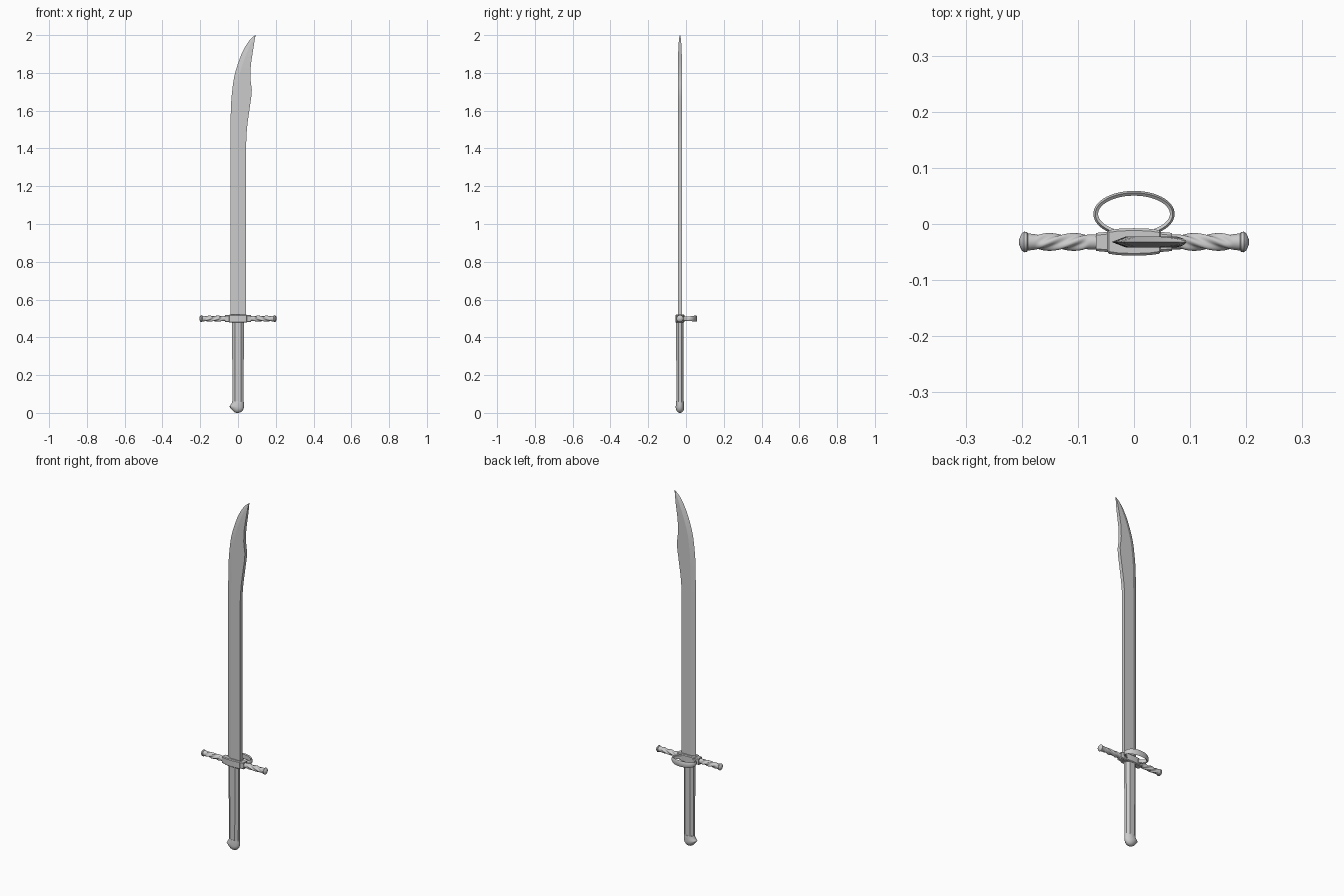
import bpy, bmesh
from math import sin, cos, pi, radians
from mathutils import Vector

if "Cube" in bpy.data.objects:
    bpy.data.objects.remove(bpy.data.objects["Cube"])

YC = -0.032    # depth of the blade axis
ZG = 0.499     # height of the cross guard


def loft(name, rings, angle=30):
    """Skin a list of equal-length point rings, cap both ends."""
    bm = bmesh.new()
    vr = [[bm.verts.new(p) for p in r] for r in rings]
    n = len(vr[0])
    for a, b in zip(vr, vr[1:]):
        for i in range(n):
            j = (i + 1) % n
            bm.faces.new((a[i], a[j], b[j], b[i]))
    bm.faces.new(vr[0][::-1])
    bm.faces.new(vr[-1])
    bmesh.ops.recalc_face_normals(bm, faces=bm.faces)
    me = bpy.data.meshes.new(name)
    bm.to_mesh(me)
    bm.free()
    ob = bpy.data.objects.new(name, me)
    bpy.context.collection.objects.link(ob)
    bpy.ops.object.select_all(action='DESELECT')
    ob.select_set(True)
    bpy.context.view_layer.objects.active = ob
    bpy.ops.object.shade_smooth_by_angle(angle=radians(angle))
    return ob


# Blade: cutting edge on the left, flat spine on the right, clipped point
# (z, edge x, spine x, half thickness)
blade = [(0.50, -.040, .043, .010), (1.42, -.040, .043, .010),
         (1.48, -.040, .0455, .010), (1.53, -.039, .050, .010),
         (1.58, -.0385, .057, .010), (1.63, -.037, .064, .010),
         (1.67, -.0345, .070, .010), (1.71, -.030, .073, .010),
         (1.745, -.026, .0685, .010), (1.775, -.021, .0655, .010),
         (1.81, -.0125, .066, .010), (1.85, .000, .069, .010),
         (1.90, .0185, .0765, .0095), (1.94, .039, .083, .008),
         (1.97, .059, .0875, .006), (1.99, .0785, .091, .0035),
         (2.0, .092, .0935, .0008)]
rings = []
for z, l, r, t in blade:
    b = l + min(0.026, 0.5 * (r - l))
    rings.append([(l, YC, z), (b, YC - t, z), (r, YC - t, z),
                  (r, YC + t, z), (b, YC + t, z)])
loft("blade", rings, 14)

# Grip: eight-sided, slightly narrower toward the pommel
rings = []
for z, s in [(0.05, .93), (0.2, .96), (0.35, 1), (0.485, 1)]:
    oct_pts = [(.031, -.008), (.031, .008), (.016, .020), (-.016, .020),
               (-.031, .008), (-.031, -.008), (-.016, -.020), (.016, -.020)]
    rings.append([(x * s, YC + y * s, z) for x, y in oct_pts])
loft("grip", rings, 20)

# Pommel: rounded cap with a small beak on the edge side
# (z, left x, right x, half depth)
pommel = [(0.0, -.008, .003, .004), (.003, -.017, .014, .011),
          (.009, -.025, .022, .017), (.018, -.033, .028, .021),
          (.027, -.041, .031, .0225), (.034, -.046, .032, .0225),
          (.041, -.040, .032, .022), (.05, -.034, .0315, .0215),
          (.062, -.031, .030, .020)]
rings = []
for z, l, r, d in pommel:
    rings.append([((l + r) / 2 + (r - l) / 2 * cos(a), YC + d * sin(a), z)
                  for a in (2 * pi * i / 24 for i in range(24))])
loft("pommel", rings, 35)

# Guard block: box swelling around the blade socket
block = [(-.068, .016, .019), (-.047, .018, .019), (-.045, .021, .021),
         (-.028, .0235, .021), (0, .0245, .021), (.028, .0235, .021),
         (.045, .021, .021), (.047, .018, .019), (.068, .016, .019)]
rings = []
for x, d, h in block:
    c = .004
    sec = [(d, h - c), (d - c, h), (c - d, h), (-d, h - c),
           (-d, c - h), (c - d, -h), (d - c, -h), (d, c - h)]
    rings.append([(x, YC + y, ZG + z) for y, z in sec])
loft("guard_block", rings, 20)


def arm_rings(side):
    """Rope-twisted bar with plain collars at both ends."""
    out = []
    steps = 48
    for k in range(steps + 1):
        t = k / steps
        x = .064 + t * .130
        lobe = max(0, min(1, (t - .12) / .1, (.86 - t) / .1))
        rad = .0135 + .0025 * max(0, (t - .85) / .15)
        ring = []
        for i in range(32):
            a = 2 * pi * i / 32
            r = rad + .0024 * lobe * cos(4 * (a - t * 1.5 * pi))
            ring.append((side * x, YC + r * cos(a), ZG + r * sin(a)))
        out.append(ring)
    return out


# Twisted guard arms and their button ends
for side, tag in ((-1, "left"), (1, "right")):
    loft("guard_arm_" + tag, arm_rings(side), 50)
    button = [(.188, .014), (.191, .0175), (.196, .0185), (.200, .015),
              (.203, .009), (.205, .004)]
    rings = [[(side * x, YC + r * cos(a), ZG + r * sin(a))
              for a in (2 * pi * i / 24 for i in range(24))] for x, r in button]
    loft("guard_button_" + tag, rings, 35)

# Side ring: flattened band arching out behind the guard
rings = []
N = 48
for k in range(N + 1):
    a = radians(-57 + 294 * k / N)
    p = Vector((.068 * cos(a), .018 + .0365 * sin(a), ZG))
    n = Vector((.0365 * cos(a), .068 * sin(a), 0)).normalized()
    h = .012 + .005 * max(0, sin(a))
    sec = [(-.004, -.75 * h), (.001, -h), (.0045, -.5 * h), (.0045, .5 * h),
           (.001, h), (-.004, .75 * h)]
    rings.append([p + n * u + Vector((0, 0, v)) for u, v in sec])
loft("side_ring", rings, 30)
